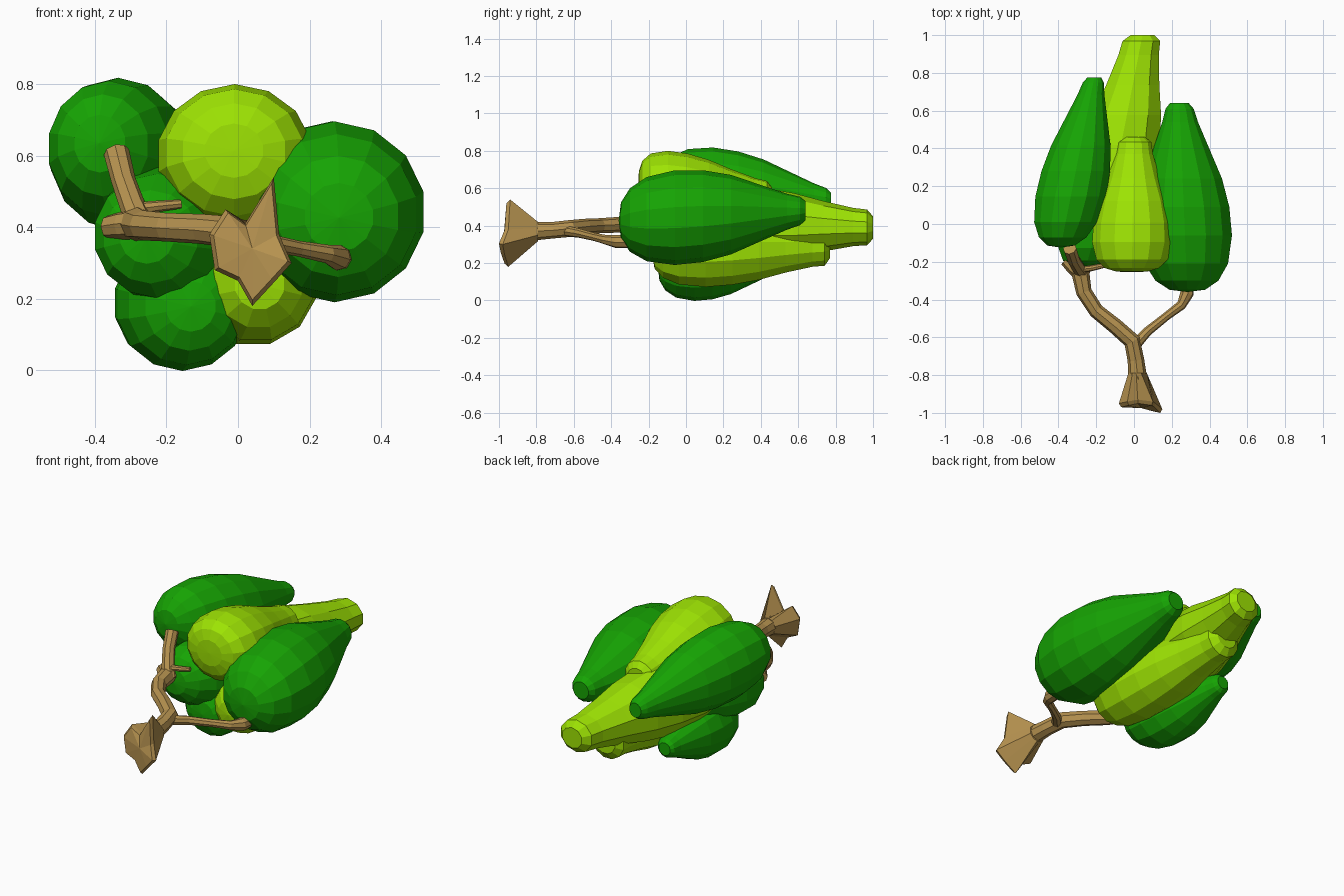
import bpy, bmesh, math
from mathutils import Vector

if "Cube" in bpy.data.objects:
    bpy.data.objects.remove(bpy.data.objects["Cube"])


def material(name, rgb):
    m = bpy.data.materials.new(name)
    m.diffuse_color = (*rgb, 1)
    m.use_nodes = True
    m.node_tree.nodes["Principled BSDF"].inputs["Base Color"].default_value = m.diffuse_color
    return m


DARK = material("dark_green", (0.008, 0.37, 0.001))
LIME = material("lime_green", (0.34, 0.77, 0.001))
BROWN = material("bark_brown", (0.47, 0.29, 0.08))


def loft(name, rings, mat, start=None, end=None):
    """Skin equal-length rings; close each end on a point or a flat cap."""
    bm = bmesh.new()
    loops = [[bm.verts.new(p) for p in ring] for ring in rings]
    n = len(loops[0])
    for a, b in zip(loops, loops[1:]):
        for i in range(n):
            j = (i + 1) % n
            bm.faces.new((a[i], a[j], b[j], b[i]))
    for loop, point in ((loops[0], start), (loops[-1], end)):
        if point is None:
            bm.faces.new(loop)
        else:
            tip = bm.verts.new(point)
            for i in range(n):
                bm.faces.new((loop[i], loop[(i + 1) % n], tip))
    bmesh.ops.recalc_face_normals(bm, faces=bm.faces)
    me = bpy.data.meshes.new(name)
    bm.to_mesh(me)
    bm.free()
    me.materials.append(mat)
    ob = bpy.data.objects.new(name, me)
    bpy.context.collection.objects.link(ob)
    return ob


# Pear-shaped outline: (fraction of length, relative radius)
PROFILE = [(.012, .38), (.06, .67), (.15, .89), (.3, 1), (.45, .97),
           (.6, .84), (.75, .61), (.9, .38), (.97, .3), (1, .2)]


def fruit(name, mat, bulb, radii, front, tip, blunt=0.0, sides=14, skew=1.0):
    """bulb = (x, z) of the widest section, front = y of the round end."""
    def axis(t):
        k = (t - .3) / .7
        return (bulb[0] + (tip[0] - bulb[0]) * k,
                front + (tip[1] - front) * t,
                bulb[1] + (tip[2] - bulb[1]) * k)
    rings = []
    for t, r in PROFILE:
        x, y, z = axis(t ** skew)
        r += blunt * t ** 4 * (.5 if t == 1 else 1)
        rings.append([(x + r * radii[0] * math.cos(a), y, z + r * radii[1] * math.sin(a))
                      for a in (2 * math.pi * (i + .5) / sides for i in range(sides))])
    loft(name, rings, mat, start=axis(0))


def branch(name, path, sides=8):
    """Tapered tube through (x, y, z, radius) points."""
    pts = [Vector(p[:3]) for p in path]
    prev, side, rings = None, None, []
    for i, p in enumerate(pts):
        d = (pts[min(i + 1, len(pts) - 1)] - pts[max(i - 1, 0)]).normalized()
        if prev is None:
            side = d.orthogonal().normalized()
        else:
            side = prev.rotation_difference(d) @ side
        prev = d
        up = d.cross(side)
        rings.append([p + path[i][3] * (side * math.cos(a) + up * math.sin(a))
                      for a in (2 * math.pi * k / sides for k in range(sides))])
    loft(name, rings, BROWN)


# Fruits
fruit("upper_left_fruit", DARK, (-.335, .605), (.192, .213), -.125, (-.21, .775, .535))
fruit("right_fruit", DARK, (.27, .443), (.255, .253), -.36, (.24, .64, .48))
fruit("middle_left_fruit", DARK, (-.195, .38), (.2, .195), -.24, (-.05, .52, .4))
fruit("lower_left_fruit", DARK, (-.155, .185), (.187, .187), -.15, (-.21, .5, .2))
fruit("upper_lime_fruit", LIME, (-.008, .595), (.218, .2), -.255, (.0, .46, .55), .15, 14, 1.25)
fruit("lower_lime_fruit", LIME, (.04, .255), (.187, .188), -.18, (-.01, .77, .29), .3, 12)
fruit("long_lime_fruit", LIME, (-.1, .41), (.22, .2), -.06, (.045, 1.0, .39), .2, 10)

# Trunk and branches
branch("trunk", [(.02, -.82, .37, .05), (.01, -.72, .375, .044), (-.01, -.62, .385, .045),
                 (-.1, -.54, .395, .042), (-.2, -.46, .4, .04), (-.265, -.36, .405, .042),
                 (-.285, -.25, .41, .048), (-.3, -.15, .41, .05)])
branch("right_branch", [(-.01, -.66, .375, .03), (.07, -.57, .36, .025), (.17, -.49, .34, .022),
                        (.25, -.43, .325, .026), (.28, -.37, .315, .036), (.285, -.28, .315, .036)])
branch("upper_left_twig", [(-.27, -.26, .4, .04), (-.295, -.23, .46, .036),
                           (-.32, -.19, .53, .034), (-.34, -.13, .61, .036)])
branch("short_twig", [(-.29, -.24, .45, .02), (-.23, -.235, .458, .016), (-.16, -.22, .465, .013)])
branch("left_stub", [(-.27, -.27, .41, .042), (-.32, -.23, .405, .04), (-.36, -.19, .4, .034)])

# Flared, star-shaped broken end of the trunk
STAR = [(.15, -.98, .30), (.115, -.95, .38), (.10, -.94, .54), (.02, -.93, .41),
        (-.035, -.94, .45), (-.08, -.95, .38), (-.065, -.95, .28), (.0, -.95, .25),
        (.04, -.95, .18), (.10, -.97, .245)]
neck = []
for x, y, z in STAR:
    a = math.atan2(z - .35, x - .03)
    neck.append((.02 + .052 * math.cos(a), -.79, .37 + .052 * math.sin(a)))
lip = [(.04 + (x - .04) * .9, y - .02, .35 + (z - .35) * .9) for x, y, z in STAR]
loft("flared_trunk_end", [neck, STAR, lip], BROWN, end=(.04, -.975, .34))
